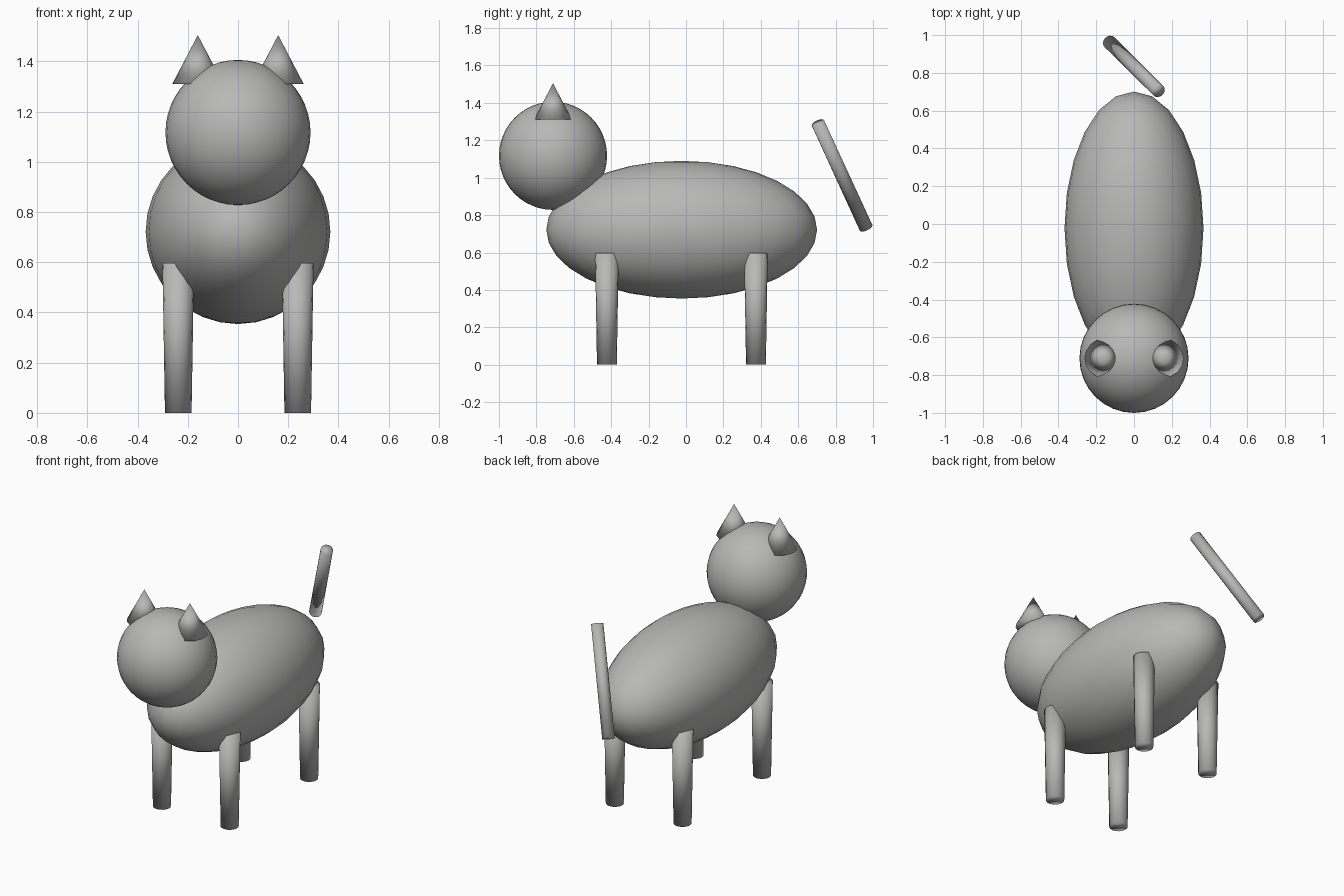
import bpy
from mathutils import Vector

cube = bpy.data.objects.get("Cube")
if cube:
    bpy.data.objects.remove(cube, do_unlink=True)

# One plain grey for the whole animal
grey = bpy.data.materials.new("mid_grey")
grey.use_nodes = True
grey.diffuse_color = (0.48, 0.48, 0.475, 1)
grey.node_tree.nodes["Principled BSDF"].inputs["Base Color"].default_value = grey.diffuse_color


def finish(name):
    obj = bpy.context.object
    obj.name = obj.data.name = name
    obj.data.materials.append(grey)
    bpy.ops.object.transform_apply(location=False, rotation=False, scale=True)
    # Soft shading all over, rounding the look of the end caps as well
    bpy.ops.object.shade_smooth()


def ellipsoid(name, center, radii, segments, rings):
    bpy.ops.mesh.primitive_uv_sphere_add(segments=segments, ring_count=rings, radius=1, location=center)
    bpy.context.object.scale = radii
    finish(name)


def rod(name, start, end, r_start, r_end):
    """Tapered round bar between two points."""
    start, end = Vector(start), Vector(end)
    axis = end - start
    bpy.ops.mesh.primitive_cone_add(vertices=16, radius1=r_start, radius2=r_end,
                                    depth=axis.length, location=(start + end) / 2,
                                    rotation=axis.to_track_quat('Z', 'Y').to_euler())
    finish(name)


# Torso and head
HEAD_Y = -0.711
ellipsoid("body", (0, -0.023, 0.722), (0.368, 0.724, 0.368), 24, 16)
ellipsoid("head", (0, HEAD_Y, 1.117), (0.289, 0.289, 0.289), 32, 24)

# Ears and legs, mirrored left and right
for side, sx in (("left", 1), ("right", -1)):
    x = sx * 0.16
    rod(f"{side}_ear", (x, HEAD_Y, 1.31), (x, HEAD_Y, 1.505), 0.102, 0)
    x = sx * 0.238
    for end, y in (("front", -0.423), ("back", 0.374)):
        rod(f"{end}_{side}_leg", (x, y, 0), (x, y, 0.597), 0.053, 0.063)

# Slanted tail held behind the body
rod("tail", (-0.13, 0.963, 0.732), (0.13, 0.705, 1.293), 0.037, 0.036)
